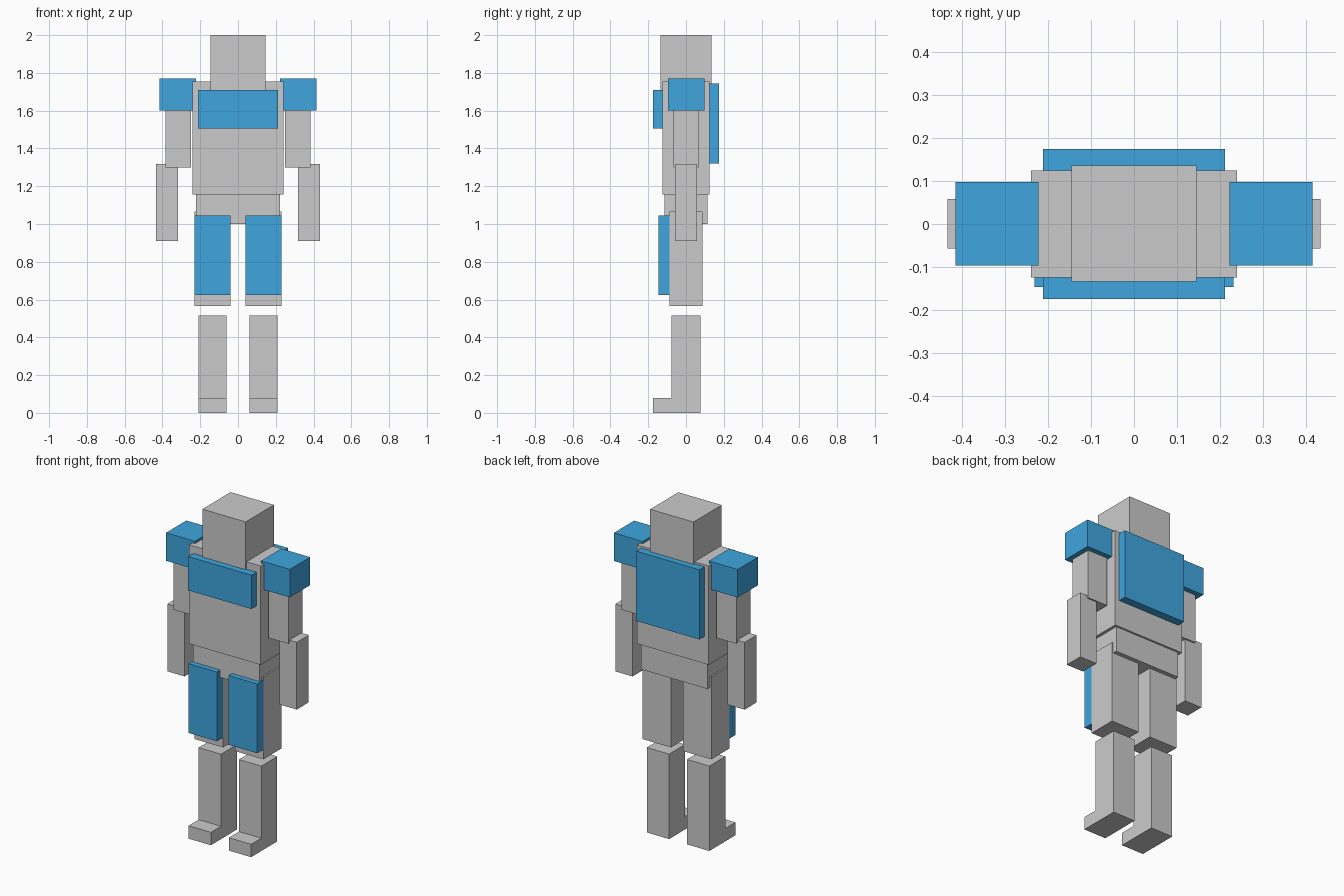
import bpy, bmesh

if "Cube" in bpy.data.objects:
    bpy.data.objects.remove(bpy.data.objects["Cube"])

blue = bpy.data.materials.new("blue_armour")
blue.diffuse_color = (0.05, 0.38, 0.74, 1)
blue.use_nodes = True
blue.node_tree.nodes["Principled BSDF"].inputs["Base Color"].default_value = blue.diffuse_color


def prism(name, profile, x0, x1, mat=None):
    """Extrude a (y, z) profile along x from x0 to x1."""
    bm = bmesh.new()
    face = bm.faces.new([bm.verts.new((x0, y, z)) for y, z in profile])
    ext = bmesh.ops.extrude_face_region(bm, geom=[face])["geom"]
    verts = [v for v in ext if isinstance(v, bmesh.types.BMVert)]
    bmesh.ops.translate(bm, verts=verts, vec=(x1 - x0, 0, 0))
    bmesh.ops.recalc_face_normals(bm, faces=bm.faces)
    mesh = bpy.data.meshes.new(name)
    bm.to_mesh(mesh)
    bm.free()
    if mat:
        mesh.materials.append(mat)
    obj = bpy.data.objects.new(name, mesh)
    bpy.context.collection.objects.link(obj)
    return obj


def box(name, x, y, z, mat=None):
    (y0, y1), (z0, z1) = y, z
    return prism(name, [(y0, z0), (y1, z0), (y1, z1), (y0, z1)], *x, mat)


# Head and body
box("head", (-0.145, 0.145), (-0.134, 0.136), (1.70, 2.0))
box("torso", (-0.24, 0.24), (-0.125, 0.125), (1.155, 1.755))
box("pelvis", (-0.222, 0.222), (-0.113, 0.113), (1.0, 1.155))

# Chest and back armour
box("chest_plate", (-0.212, 0.212), (-0.174, -0.125), (1.505, 1.71), blue)
box("back_plate", (-0.212, 0.212), (0.125, 0.174), (1.32, 1.743), blue)

for side, s in (("left", 1), ("right", -1)):
    def span(a, b):
        return (a, b) if s > 0 else (-b, -a)

    # Arm
    box(f"{side}_shoulder_pad", span(0.222, 0.415), (-0.096, 0.098), (1.60, 1.77), blue)
    box(f"{side}_upper_arm", span(0.25, 0.385), (-0.067, 0.067), (1.30, 1.70))
    box(f"{side}_forearm", span(0.318, 0.434), (-0.057, 0.058), (0.91, 1.318))

    # Leg
    box(f"{side}_thigh", span(0.04, 0.231), (-0.087, 0.087), (0.565, 1.065))
    box(f"{side}_thigh_plate", span(0.04, 0.231), (-0.146, -0.087), (0.625, 1.045), blue)

    # Shin with forward-pointing foot
    prism(f"{side}_shin_and_foot",
          [(-0.174, 0), (0.076, 0), (0.076, 0.515), (-0.077, 0.515),
           (-0.077, 0.078), (-0.174, 0.078)],
          *span(0.06, 0.21))
